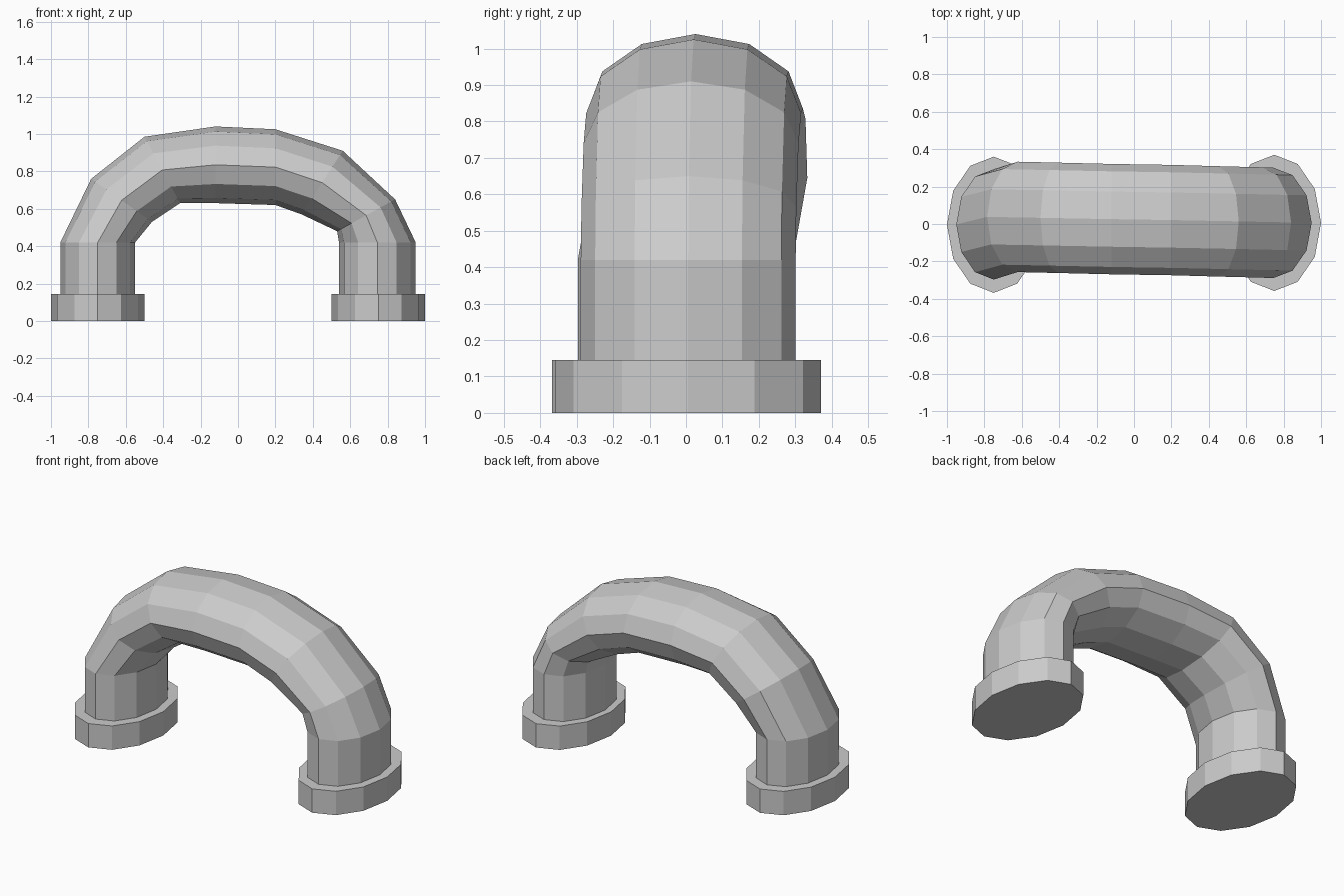
import bpy, bmesh
from math import cos, sin, tau
from mathutils import Vector

if "Cube" in bpy.data.objects:
    bpy.data.objects.remove(bpy.data.objects["Cube"])

SIDES = 12


def loft(name, rings):
    """Flat-faced tube through rings of (centre, in-plane half axis, depth half width)."""
    bm = bmesh.new()
    loops = []
    for centre, half, depth in rings:
        c = Vector(centre)
        u = Vector((half[0], 0, half[1]))
        v = Vector((0, depth, 0))
        loops.append([bm.verts.new(c + u * cos(tau * i / SIDES) + v * sin(tau * i / SIDES))
                      for i in range(SIDES)])
    for a, b in zip(loops, loops[1:]):
        for i in range(SIDES):
            j = (i + 1) % SIDES
            bm.faces.new((a[i], a[j], b[j], b[i]))
    bm.faces.new(loops[0])
    bm.faces.new(loops[-1])
    bmesh.ops.recalc_face_normals(bm, faces=bm.faces)
    mesh = bpy.data.meshes.new(name)
    bm.to_mesh(mesh)
    bm.free()
    obj = bpy.data.objects.new(name, mesh)
    bpy.context.collection.objects.link(obj)
    return obj


# Oval mounting feet
for side, x, y in (("left", -0.75, -0.004), ("right", 0.75, 0.006)):
    loft(side + "_foot", [((x, y, z), (0.25, 0), 0.364) for z in (0, 0.145)])

# Arched handle: outer point (x, z), inner point (x, z), centre y
stations = [
    ((-0.95, 0.145), (-0.55, 0.145), -0.002),
    ((-0.95, 0.42), (-0.55, 0.42), -0.002),
    ((-0.785, 0.76), (-0.46, 0.53), 0.038),
    ((-0.50, 0.985), (-0.31, 0.63), 0.033),
    ((-0.12, 1.04), (-0.12, 0.63), 0.026),
    ((0.20, 1.025), (0.20, 0.62), 0.021),
    ((0.56, 0.91), (0.34, 0.57), 0.014),
    ((0.84, 0.65), (0.53, 0.48), 0.008),
    ((0.95, 0.42), (0.54, 0.42), 0.006),
    ((0.95, 0.145), (0.54, 0.145), 0.006),
]
rings = []
for (ox, oz), (ix, iz), y in stations:
    rings.append((((ox + ix) / 2, y, (oz + iz) / 2),
                  ((ox - ix) / 2, (oz - iz) / 2), 0.295))
loft("arched_handle", rings)
